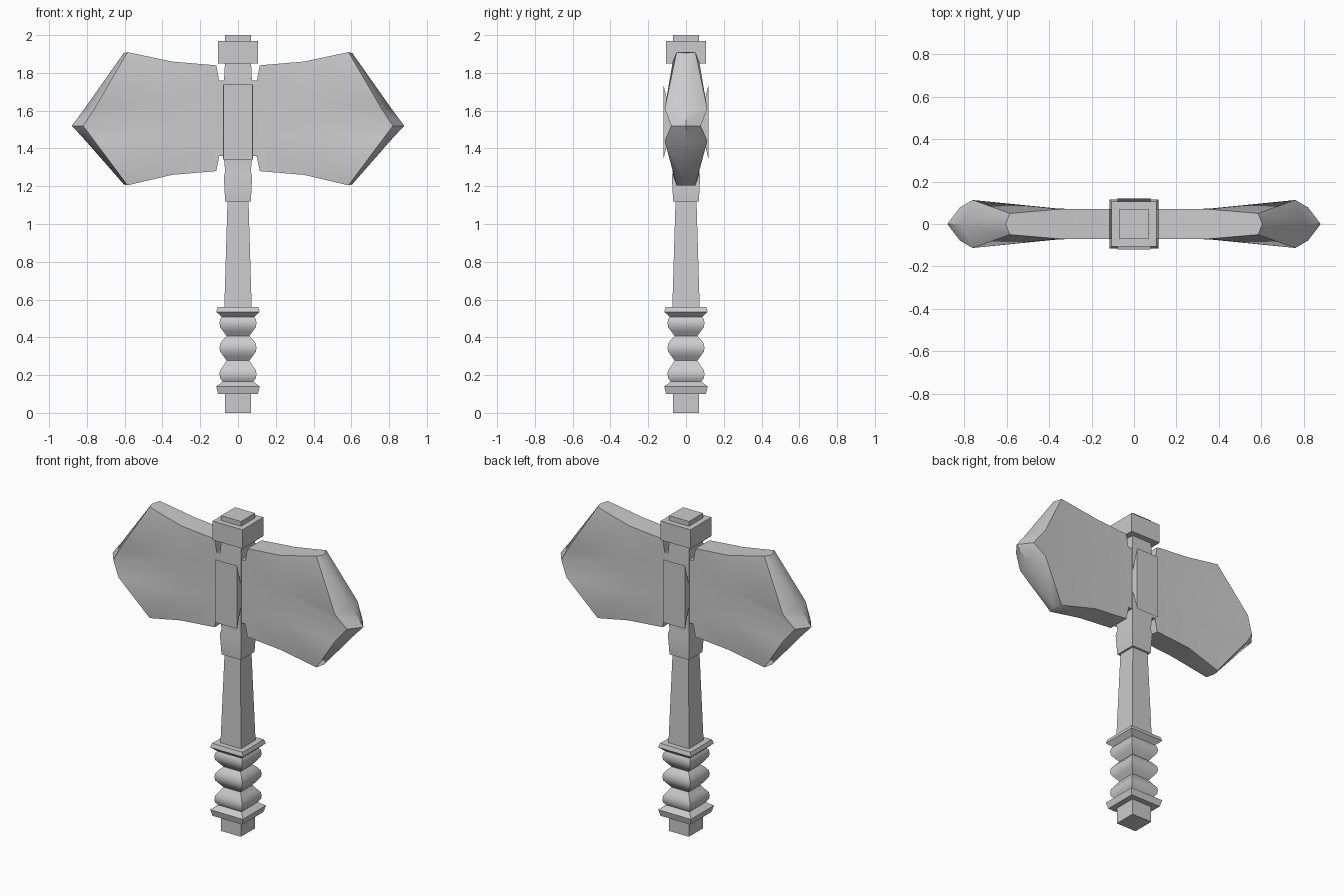
import bpy, bmesh, math

if "Cube" in bpy.data.objects:
    bpy.data.objects.remove(bpy.data.objects["Cube"])


def finish(name, bm, angle):
    bmesh.ops.remove_doubles(bm, verts=bm.verts, dist=0.0005)
    bmesh.ops.recalc_face_normals(bm, faces=bm.faces)
    me = bpy.data.meshes.new(name)
    bm.to_mesh(me)
    bm.free()
    ob = bpy.data.objects.new(name, me)
    bpy.context.collection.objects.link(ob)
    bpy.ops.object.select_all(action='DESELECT')
    bpy.context.view_layer.objects.active = ob
    ob.select_set(True)
    bpy.ops.object.shade_smooth_by_angle(angle=math.radians(angle))
    return ob


def loft(name, rings, angle=35, cap=True):
    """Skin closed rings of points that all have the same count."""
    bm = bmesh.new()
    loops = [[bm.verts.new(p) for p in ring] for ring in rings]
    n = len(loops[0])
    for a, b in zip(loops, loops[1:]):
        for i in range(n):
            j = (i + 1) % n
            bm.faces.new((a[i], a[j], b[j], b[i]))
    bm.faces.new(loops[0])
    if cap:
        bm.faces.new(loops[-1])
    return finish(name, bm, angle)


def square_column(name, profile, angle=30):
    """Square cross-section following (z, half width) pairs."""
    return loft(name, [[(-h, -h, z), (h, -h, z), (h, h, z), (-h, h, z)]
                       for z, h in profile], angle)


# Pommel, shaft and socket
square_column("pommel", [(0, 0.07), (0.12, 0.07)])
square_column("shaft", [(0.54, 0.073), (1.14, 0.055)])
square_column("socket", [(1.12, 0.068), (1.25, 0.075), (1.28, 0.068),
                         (1.36, 0.075), (1.74, 0.075), (1.87, 0.068)])

# Rippled grip between two flared rings
lobe = [(-0.068, 0.060), (-0.045, 0.077), (-0.022, 0.094), (0, 0.098),
        (0.022, 0.094), (0.045, 0.077)]
grip = [(c + dz, h) for c in (0.205, 0.345, 0.475) for dz, h in lobe
        if 0.15 < c + dz]
square_column("grip", grip, 40)
square_column("lower_ring", [(0.10, 0.105), (0.14, 0.115), (0.168, 0.078)])
square_column("upper_ring", [(0.505, 0.082), (0.535, 0.115), (0.56, 0.107)])

# Cap on top
square_column("cap", [(1.85, 0.105), (1.97, 0.105)])
square_column("cap_stud", [(1.96, 0.07), (2.0, 0.07)])

# Front and back plates with undercut ends
for side, name in ((-1, "front_plate"), (1, "back_plate")):
    loft(name, [[(-w, side * y, lo), (w, side * y, lo),
                 (w, side * y, hi), (-w, side * y, hi)]
                for y, w, lo, hi in ((0.065, 0.075, 1.49, 1.59),
                                     (0.095, 0.08, 1.44, 1.64),
                                     (0.12, 0.078, 1.34, 1.74))])

# Blocks between socket and blades
for side, name in ((-1, "left_root"), (1, "right_root")):
    loft(name, [[(side * x, -0.072, 1.36), (side * x, 0.072, 1.36),
                 (side * x, 0.072, 1.76), (side * x, -0.072, 1.76)]
                for x in (0.06, 0.105)])

# Blade columns from root to edge; each row is (x, half thickness, z)
columns = [
    [(0.115, 0.07, 1.84), (0.08, 0.07, 1.65), (0.08, 0.07, 1.55),
     (0.08, 0.07, 1.46), (0.115, 0.07, 1.28)],
    [(0.35, 0.07, 1.86), (0.35, 0.072, 1.65), (0.35, 0.07, 1.54),
     (0.35, 0.072, 1.44), (0.35, 0.07, 1.26)],
    [(0.585, 0.05, 1.91), (0.76, 0.113, 1.61), (0.82, 0.078, 1.52),
     (0.76, 0.113, 1.44), (0.585, 0.05, 1.205)],
    [(0.605, 0, 1.905), (0.813, 0, 1.61), (0.88, 0, 1.52),
     (0.806, 0, 1.44), (0.605, 0, 1.21)],
]

for side, name in ((-1, "left_blade"), (1, "right_blade")):
    bm = bmesh.new()
    grids = {}
    for s in (-1, 1):
        grids[s] = [[bm.verts.new((side * x, s * y, z)) for x, y, z in col]
                    for col in columns]
        for a, b in zip(grids[s], grids[s][1:]):
            for i in range(4):
                bm.faces.new((a[i], a[i + 1], b[i + 1], b[i]))
    f, k = grids[-1], grids[1]
    # Top and bottom strips, then the root end
    for row in (0, 4):
        for c in range(2):
            bm.faces.new((f[c][row], f[c + 1][row], k[c + 1][row], k[c][row]))
        tip = f[3][row]
        bm.faces.new((f[2][row], tip, k[2][row]))
    for i in range(4):
        bm.faces.new((f[0][i], f[0][i + 1], k[0][i + 1], k[0][i]))
    finish(name, bm, 40)
